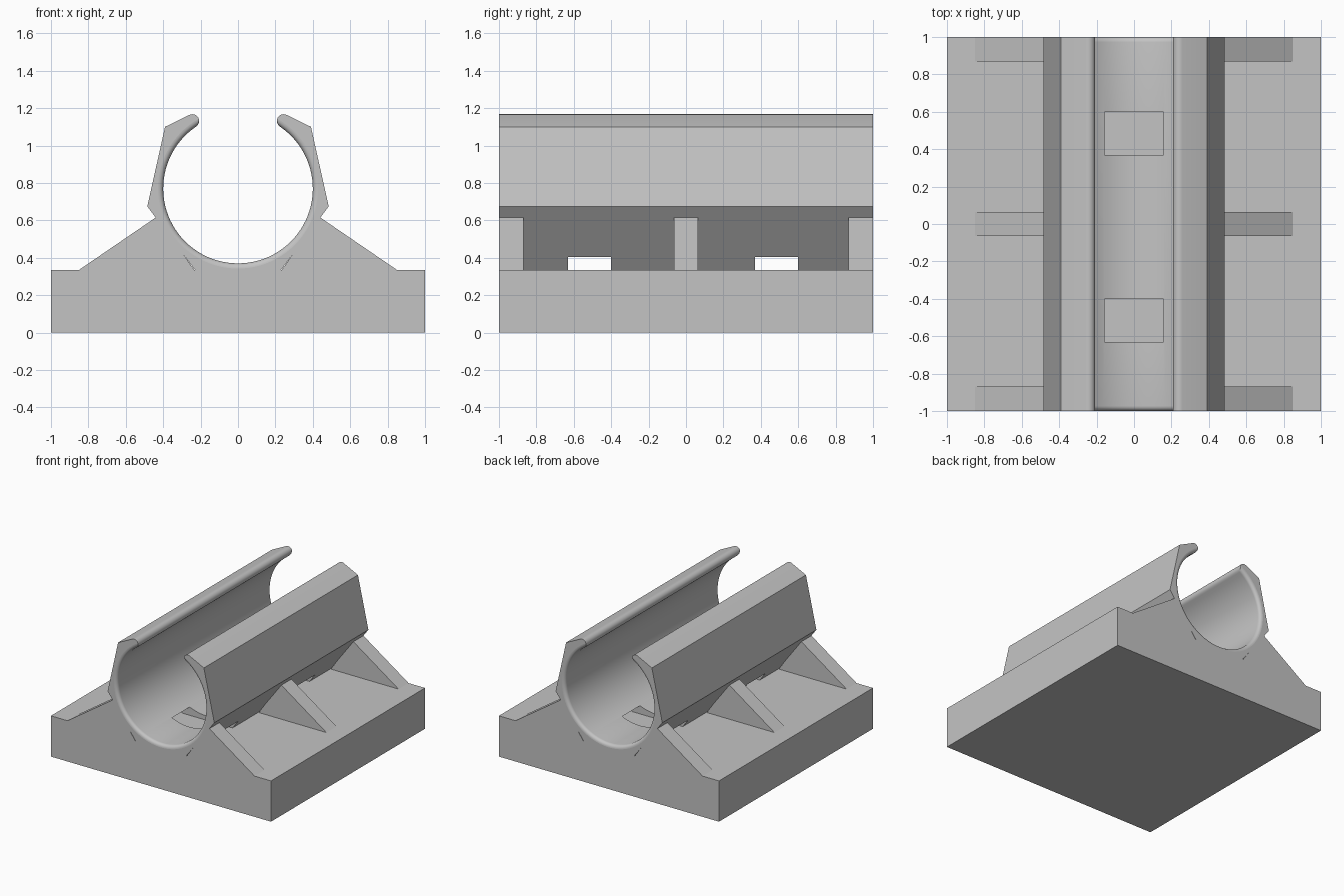
import bpy, bmesh
from math import sin, cos, pi, radians, hypot

cube = bpy.data.objects.get("Cube")
if cube:
    bpy.data.objects.remove(cube, do_unlink=True)

grey = bpy.data.materials.new("light grey plastic")
grey.use_nodes = True
COLOUR = (0.55, 0.55, 0.55, 1)
grey.diffuse_color = COLOUR
grey.node_tree.nodes["Principled BSDF"].inputs["Base Color"].default_value = COLOUR

BORE_Z, BORE_R, ROUND = 0.77, 0.40, 0.028
LIP_ANGLE, LIP_DIST, LIP_R = radians(56), 0.436, 0.036
DECK = 0.335


def loft(name, sections):
    """Skin equal cross-sections [(y, [(x, z), ...]), ...] and cap both ends."""
    bm = bmesh.new()
    rings = [[bm.verts.new((x, y, z)) for x, z in pts] for y, pts in sections]
    for a, b in zip(rings, rings[1:]):
        for i in range(len(a)):
            j = (i + 1) % len(a)
            bm.faces.new((a[i], a[j], b[j], b[i]))
    bm.faces.new(rings[0])
    bm.faces.new(rings[-1])
    bmesh.ops.recalc_face_normals(bm, faces=bm.faces)
    mesh = bpy.data.meshes.new(name)
    bm.to_mesh(mesh)
    bm.free()
    mesh.materials.append(grey)
    obj = bpy.data.objects.new(name, mesh)
    bpy.context.collection.objects.link(obj)
    return obj


def combine(target, other, operation):
    """Apply a boolean and discard the helper."""
    other.hide_render = True
    mod = target.modifiers.new("combine", 'BOOLEAN')
    mod.operation, mod.solver, mod.object = operation, 'EXACT', other
    bpy.context.view_layer.objects.active = target
    bpy.ops.object.modifier_apply(modifier=mod.name)
    bpy.data.objects.remove(other, do_unlink=True)


def section(grow):
    """Base and clip outline, with the bore widened by grow."""
    half = [(1, 0), (1, DECK), (0.23, DECK), (0.485, 0.675), (0.39, 1.10)]
    # rounded lip
    lx, lz = LIP_DIST * cos(LIP_ANGLE), BORE_Z + LIP_DIST * sin(LIP_ANGLE)
    start, end, n = radians(66), LIP_ANGLE + pi, 12
    for i in range(n + 1):
        a = start + (end - start) * i / n
        half.append((lx + LIP_R * cos(a), lz + LIP_R * sin(a)))
    # bore, down to just before the lowest point
    n = 36
    for i in range(1, n):
        a = LIP_ANGLE - (LIP_ANGLE + pi / 2) * i / n
        half.append((BORE_R * cos(a), BORE_Z + BORE_R * sin(a)))
    pts = half + [(0, BORE_Z - BORE_R)] + [(-x, z) for x, z in reversed(half)]
    out = []
    for x, z in pts:
        d = hypot(x, z - BORE_Z)
        k = max(1, (BORE_R + grow) / d)
        out.append((x * k, BORE_Z + (z - BORE_Z) * k))
    return out


# Base and clip in one body, bore mouth rounded at both ends
steps = [i * pi / 12 for i in range(7)]
ends = [(1 - ROUND * (1 - cos(a)), ROUND * (1 - sin(a))) for a in steps]
rings = [(-y, section(g)) for y, g in ends] + [(y, section(g)) for y, g in reversed(ends)]
holder = loft("pipe_clip_holder", rings)

# Three triangular ribs on each side
for side in (-1, 1):
    for y0, y1 in ((-1, -0.87), (-0.065, 0.065), (0.87, 1)):
        outline = [(side * x, z) for x, z in
                   ((0.85, DECK), (0.44, 0.615), (0.42, 0.60), (0.21, 0.30), (0.85, 0.30))]
        combine(holder, loft("rib", [(y0, outline), (y1, outline)]), 'UNION')

# Two strap slots running through under the bore
for y0, y1 in ((-0.63, -0.40), (0.37, 0.60)):
    outline = [(-0.6, DECK), (0.6, DECK), (0.6, 0.403), (-0.6, 0.403)]
    combine(holder, loft("slot_cutter", [(y0, outline), (y1, outline)]), 'DIFFERENCE')

# Smooth bore and lips, flat end faces
bpy.ops.object.select_all(action='DESELECT')
holder.select_set(True)
bpy.context.view_layer.objects.active = holder
bpy.ops.object.shade_smooth_by_angle(angle=radians(25))
for face in holder.data.polygons:
    if abs(face.normal.y) > 0.999:
        face.use_smooth = False
